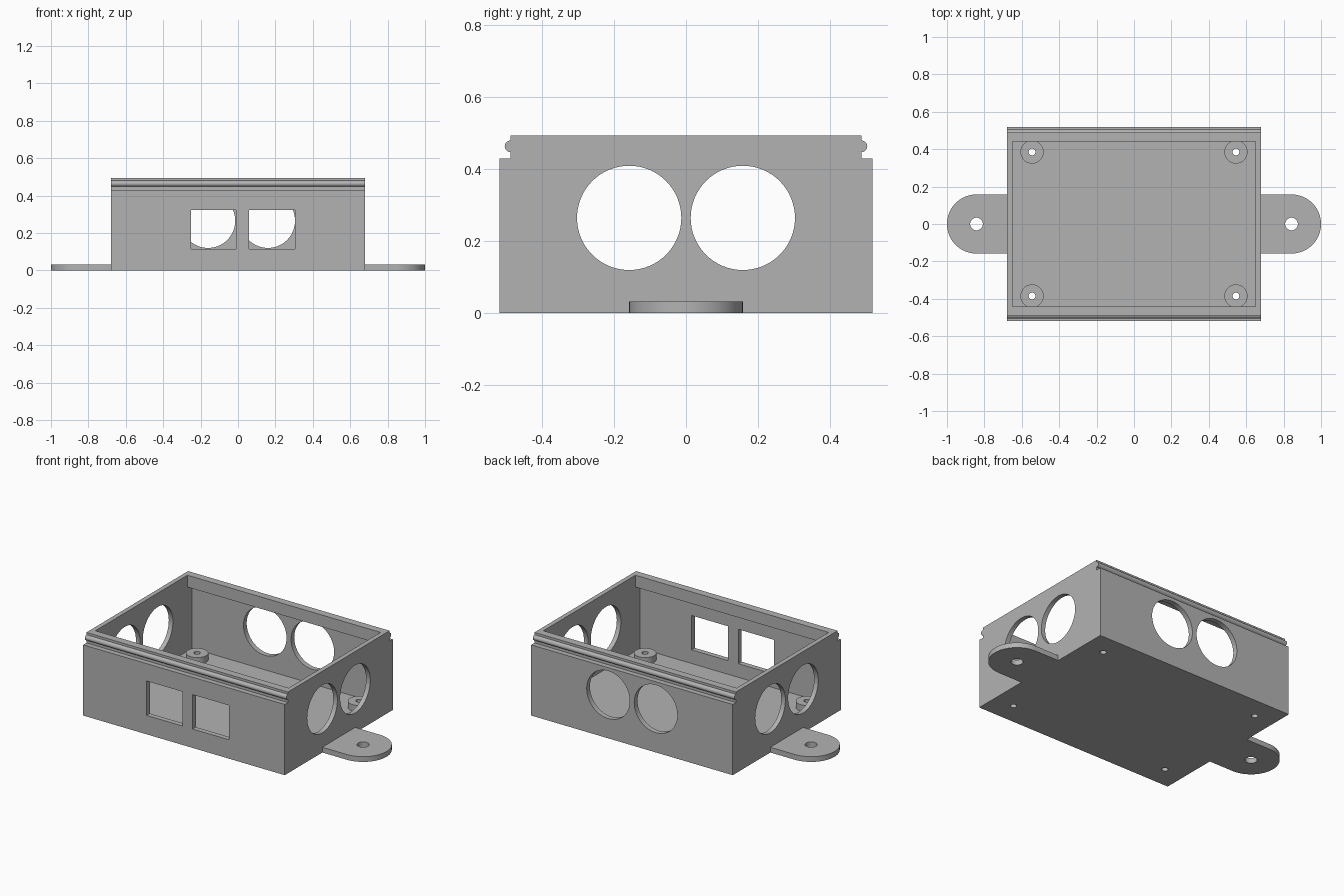
import bpy
import bmesh
import math
from mathutils import Matrix

cube = bpy.data.objects.get("Cube")
if cube:
    bpy.data.objects.remove(cube, do_unlink=True)

GREY = (0.45, 0.45, 0.45, 1.0)
grey = bpy.data.materials.new("plain grey")
grey.use_nodes = True
grey.diffuse_color = GREY
grey.node_tree.nodes["Principled BSDF"].inputs["Base Color"].default_value = GREY

HALF_X, HALF_Y, TOP = 0.678, 0.519, 0.494
WALL, FLOOR = 0.028, 0.032
RIM_Y, LEDGE = 0.488, 0.43
TAB_X, TAB_R = 0.842, 0.158
HOLE_Y, HOLE_R, HOLE_Z = 0.158, 0.145, 0.265
BOSS_X, BOSS_Y = 0.545, 0.385


def finish(name, bm):
    bmesh.ops.recalc_face_normals(bm, faces=bm.faces)
    mesh = bpy.data.meshes.new(name)
    bm.to_mesh(mesh)
    bm.free()
    mesh.materials.append(grey)
    obj = bpy.data.objects.new(name, mesh)
    bpy.context.collection.objects.link(obj)
    return obj


def prism(name, points, axis, start, end):
    """Extrude a 2D outline along x (outline in y, z) or z (outline in x, y)."""
    place = (lambda a, b: (start, a, b)) if axis == "X" else (lambda a, b: (a, b, start))
    move = (end - start, 0, 0) if axis == "X" else (0, 0, end - start)
    bm = bmesh.new()
    face = bm.faces.new([bm.verts.new(place(*p)) for p in points])
    ext = bmesh.ops.extrude_face_region(bm, geom=[face])
    bmesh.ops.translate(bm, vec=move,
                        verts=[g for g in ext["geom"] if isinstance(g, bmesh.types.BMVert)])
    return finish(name, bm)


def cylinder(name, centre, radius, length, axis="Z", sides=64):
    turn = {"X": Matrix.Rotation(math.pi / 2, 4, "Y"),
            "Y": Matrix.Rotation(math.pi / 2, 4, "X"), "Z": Matrix()}[axis]
    bm = bmesh.new()
    bmesh.ops.create_cone(bm, cap_ends=True, segments=sides, radius1=radius,
                          radius2=radius, depth=length,
                          matrix=Matrix.Translation(centre) @ turn)
    return finish(name, bm)


def block(name, x0, x1, y0, y1, z0, z1):
    return prism(name, [(x0, y0), (x1, y0), (x1, y1), (x0, y1)], "Z", z0, z1)


def cut(obj, cutter):
    mod = obj.modifiers.new("cut", "BOOLEAN")
    mod.operation, mod.solver, mod.object = "DIFFERENCE", "EXACT", cutter
    bpy.context.view_layer.objects.active = obj
    bpy.ops.object.modifier_apply(modifier=mod.name)
    bpy.data.objects.remove(cutter, do_unlink=True)


def smooth(obj):
    bpy.ops.object.select_all(action="DESELECT")
    obj.select_set(True)
    bpy.context.view_layer.objects.active = obj
    bpy.ops.object.shade_smooth_by_angle(angle=math.radians(30))


def mirrored(half):
    return half + [(-a, b) for a, b in reversed(half)]


# Outer shell: stepped side profile with a rounded snap bead on both long walls
bead = [(RIM_Y + 0.016 * math.cos(a), 0.464 + 0.016 * math.sin(a))
        for a in (math.radians(-90 + 15 * i) for i in range(13))]
outer = [(HALF_Y, 0), (HALF_Y, LEDGE), (RIM_Y, LEDGE)] + bead + [(RIM_Y, TOP)]
box = prism("box_shell", mirrored(outer), "X", -HALF_X, HALF_X)

# Cavity with a lip overhanging inward along the long walls
inner = [(HALF_Y - 0.031, FLOOR), (HALF_Y - 0.031, 0.422), (0.442, 0.422), (0.442, 0.6)]
cut(box, prism("cavity", mirrored(inner), "X", -HALF_X + WALL, HALF_X - WALL))

# Round openings in the end walls and back wall
for s in (-1, 1):
    cut(box, cylinder("end_hole", (0, s * HOLE_Y, HOLE_Z), HOLE_R, 2, "X"))
    cut(box, cylinder("back_hole", (s * 0.16, 0.5, HOLE_Z), HOLE_R, 0.2, "Y"))

# Rectangular windows in the front wall
for x0, x1 in ((-0.252, -0.01), (0.058, 0.304)):
    cut(box, block("window", x0, x1, -0.6, -0.4, 0.115, 0.324))

# Screw bosses, drilled through the floor
for x in (-BOSS_X, BOSS_X):
    for y in (-BOSS_Y, BOSS_Y):
        boss = cylinder("screw_boss", (x, y, 0.0515), 0.062, 0.041, sides=48)
        for part in (boss, box):
            cut(part, cylinder("drill", (x, y, 0), 0.018, 0.4, sides=32))
        smooth(boss)
smooth(box)

# Rounded mounting tabs with a screw hole
for s, side in ((-1, "right"), (1, "left")):
    arc = [(s * (TAB_X + TAB_R * math.cos(a)), TAB_R * math.sin(a))
           for a in (math.radians(-90 + 5 * i) for i in range(37))]
    outline = [(s * HALF_X, -TAB_R)] + arc + [(s * HALF_X, TAB_R)]
    tab = prism(side + "_mounting_tab", outline, "Z", 0, FLOOR)
    cut(tab, cylinder("tab_drill", (s * TAB_X, 0, 0), 0.034, 0.4, sides=32))
    smooth(tab)
